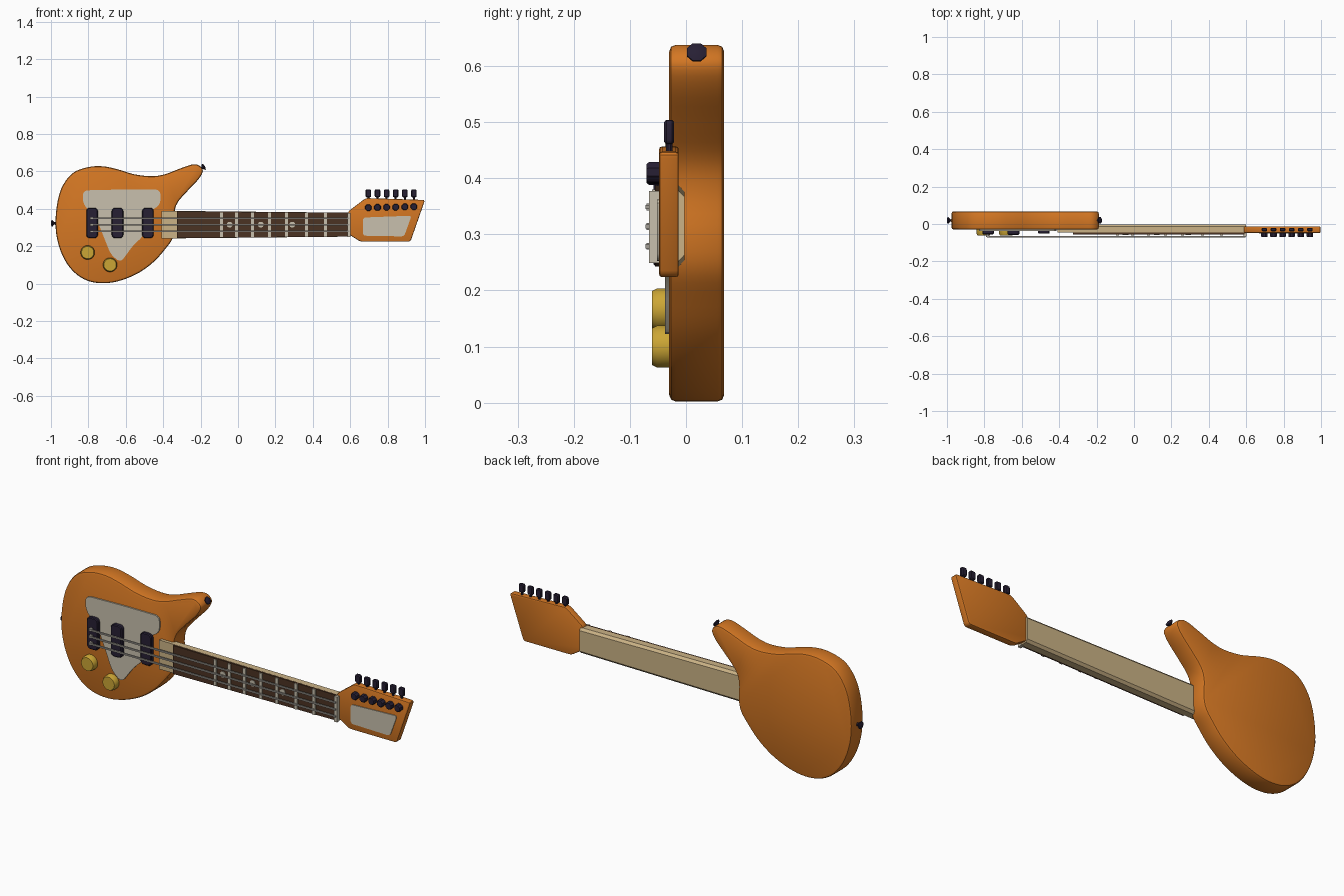
import bpy, bmesh, math
from mathutils import Vector

cube = bpy.data.objects.get("Cube")
if cube:
    bpy.data.objects.remove(cube, do_unlink=True)


def material(name, rgb):
    m = bpy.data.materials.new(name)
    m.use_nodes = True
    m.diffuse_color = (*rgb, 1)
    m.node_tree.nodes["Principled BSDF"].inputs["Base Color"].default_value = (*rgb, 1)
    return m


ORANGE = material("orange lacquer", (0.66, 0.185, 0.017))
PLATE = material("pale grey plastic", (0.58, 0.53, 0.42))
MAPLE = material("pale wood", (0.60, 0.45, 0.24))
ROSEWOOD = material("dark brown wood", (0.07, 0.032, 0.016))
BLACK = material("purple black", (0.02, 0.014, 0.034))
GOLD = material("gold", (0.60, 0.38, 0.035))
STEEL = material("string steel", (0.36, 0.34, 0.30))


def finish(bm, name, mat):
    bmesh.ops.recalc_face_normals(bm, faces=bm.faces)
    me = bpy.data.meshes.new(name)
    bm.to_mesh(me)
    bm.free()
    me.materials.append(mat)
    ob = bpy.data.objects.new(name, me)
    bpy.context.collection.objects.link(ob)
    bpy.ops.object.select_all(action='DESELECT')
    ob.select_set(True)
    bpy.context.view_layer.objects.active = ob
    bpy.ops.object.shade_smooth_by_angle(angle=math.radians(30))
    return ob


def prism(name, pts, front, back, mat, corner=0, bevel=0, segments=2):
    """Outline in x and z, extruded from front to back along y."""
    bm = bmesh.new()
    bm.faces.new([bm.verts.new((x, front, z)) for x, z in pts])
    if corner:
        bmesh.ops.bevel(bm, geom=bm.verts[:], offset=corner, segments=3,
                        profile=0.5, affect='VERTICES', clamp_overlap=True)
    ext = bmesh.ops.extrude_face_region(bm, geom=bm.faces[:], use_keep_orig=True)
    moved = [g for g in ext["geom"] if isinstance(g, bmesh.types.BMVert)]
    bmesh.ops.translate(bm, verts=moved, vec=(0, back - front, 0))
    bmesh.ops.recalc_face_normals(bm, faces=bm.faces)
    if bevel:
        rim = [e for e in bm.edges if abs(e.verts[0].co.y - e.verts[1].co.y) < 1e-6]
        bmesh.ops.bevel(bm, geom=rim, offset=bevel, segments=segments,
                        profile=0.5, affect='EDGES', clamp_overlap=False)
    return finish(bm, name, mat)


def rect(x0, x1, z0, z1):
    return [(x0, z0), (x1, z0), (x1, z1), (x0, z1)]


def lathe(name, profile, origin, axis, mat, sides=24):
    """Radius and height pairs spun around an axis."""
    bm = bmesh.new()
    turn = Vector(axis).to_track_quat('Z', 'Y')
    rings = []
    for r, h in profile:
        angles = [2 * math.pi * (i + 0.5) / sides for i in range(sides)]
        rings.append([bm.verts.new(Vector(origin) + turn @ Vector(
            (r * math.cos(a), r * math.sin(a), h))) for a in angles])
    for a, b in zip(rings, rings[1:]):
        for i in range(sides):
            j = (i + 1) % sides
            bm.faces.new((a[i], a[j], b[j], b[i]))
    bm.faces.new(rings[0])
    bm.faces.new(rings[-1])
    return finish(bm, name, mat)


def smooth_loop(pts, steps=4):
    """Closed curve passing through every point."""
    out, n = [], len(pts)
    for i in range(n):
        a, b, c, d = (Vector(pts[(i + k) % n]) for k in (-1, 0, 1, 2))
        for s in range(steps):
            t = s / steps
            out.append(tuple(0.5 * (2 * b + (c - a) * t + (2 * a - 5 * b + 4 * c - d) * t ** 2
                                    + (3 * b - a - 3 * c + d) * t ** 3)))
    return out


# Body with a single upper horn
body = [(-0.243, 0.637), (-0.206, 0.63), (-0.188, 0.602), (-0.211, 0.558), (-0.27, 0.495),
        (-0.323, 0.433), (-0.34, 0.375), (-0.338, 0.30), (-0.35, 0.24), (-0.387, 0.187),
        (-0.446, 0.12), (-0.526, 0.06), (-0.622, 0.018), (-0.713, 0.002), (-0.804, 0.015),
        (-0.882, 0.066), (-0.94, 0.153), (-0.972, 0.267), (-0.972, 0.39), (-0.945, 0.507),
        (-0.886, 0.589), (-0.804, 0.622), (-0.724, 0.627), (-0.644, 0.611), (-0.553, 0.584),
        (-0.462, 0.574), (-0.393, 0.584), (-0.3125, 0.614)]
prism("body", smooth_loop(body), -0.03, 0.068, ORANGE, bevel=0.012)

# Pickguard
guard = [(-0.83, 0.498), (-0.62, 0.503), (-0.415, 0.503), (-0.415, 0.42), (-0.475, 0.385),
         (-0.505, 0.255), (-0.56, 0.205), (-0.628, 0.112), (-0.68, 0.155), (-0.75, 0.33),
         (-0.83, 0.43)]
prism("pickguard", guard, -0.037, -0.029, PLATE, corner=0.025)

# Bridge and pickups
for name, x, front in (("bridge", -0.78, -0.055), ("middle_pickup", -0.644, -0.058),
                       ("neck_pickup", -0.482, -0.052)):
    prism(name, rect(x - 0.031, x + 0.031, 0.243, 0.405), front, -0.03, BLACK,
          corner=0.018, bevel=0.004, segments=1)

# Control knobs
for i, (x, z) in enumerate(((-0.804, 0.166), (-0.684, 0.1))):
    lathe(f"knob_{i + 1}", [(0.038, 0), (0.038, 0.022), (0.033, 0.032)],
          (x, -0.029, z), (0, -1, 0), GOLD)

# Strap buttons
button = [(0.014, -0.006), (0.006, 0.008), (0.019, 0.018), (0.019, 0.022), (0.01, 0.026)]
lathe("horn_strap_button", button, (-0.2, 0.019, 0.614), (0.83, 0, 0.5), BLACK, 8)
lathe("end_strap_button", button, (-0.974, 0.019, 0.322), (-1, 0, 0), BLACK, 8)

# Neck: tapered beam with chamfered back edges
bm = bmesh.new()
ends = []
for x, half in ((-0.41, 0.074), (0.6, 0.064)):
    section = [(-0.046, half), (-0.014, half), (-0.003, half - 0.012)]
    section += [(y, -h) for y, h in reversed(section)]
    ends.append([bm.verts.new((x, y, 0.315 + h)) for y, h in section])
    bm.faces.new(ends[-1])
for i in range(len(ends[0])):
    j = (i + 1) % len(ends[0])
    bm.faces.new((ends[0][i], ends[0][j], ends[1][j], ends[1][i]))
finish(bm, "neck", MAPLE)

# Fretboard, nut, frets and inlays
prism("fretboard", [(-0.325, 0.243), (0.59, 0.251), (0.59, 0.379), (-0.325, 0.387)],
      -0.055, -0.045, ROSEWOOD)
prism("nut", rect(0.585, 0.602, 0.249, 0.377), -0.066, -0.045, PLATE)
for i, x in enumerate((-0.088, -0.008, 0.077, 0.168, 0.259, 0.366, 0.467)):
    prism(f"fret_{i + 1}", rect(x - 0.008, x + 0.008, 0.25, 0.38), -0.061, -0.054, PLATE)
for i, x in enumerate((-0.045, 0.122, 0.29)):
    lathe(f"inlay_{i + 1}", [(0.016, 0), (0.016, 0.004)], (x, -0.054, 0.315), (0, -1, 0), PLATE, 12)

# Strings
for i, z in enumerate((0.279, 0.314, 0.349)):
    prism(f"string_{i + 1}", rect(-0.785, 0.597, z - 0.0038, z + 0.0038), -0.072, -0.064, STEEL)
    prism(f"saddle_{i + 1}", rect(-0.79, -0.775, z - 0.006, z + 0.006), -0.07, -0.054, STEEL)

# Headstock and its face plate
head = [(0.588, 0.385), (0.683, 0.457), (1.0, 0.447), (0.922, 0.224), (0.655, 0.224),
        (0.588, 0.266)]
prism("headstock", head, -0.048, -0.013, ORANGE, corner=0.012, bevel=0.005)
prism("headstock_plate", [(0.668, 0.353), (0.928, 0.363), (0.888, 0.252), (0.668, 0.256)],
      -0.052, -0.047, PLATE, corner=0.014)

# Tuning posts and keys
for i in range(6):
    x = 0.697 + 0.0487 * i
    lathe(f"tuning_post_{i + 1}", [(0.019, 0), (0.019, 0.019), (0.016, 0.023)],
          (x, -0.047, 0.406 + 0.001 * i), (0, -1, 0), BLACK, 8)
    prism(f"tuning_key_{i + 1}", rect(x - 0.015, x + 0.015, 0.461, 0.504), -0.039, -0.021,
          BLACK, corner=0.008, bevel=0.004, segments=1)
    lathe(f"key_shaft_{i + 1}", [(0.006, 0), (0.006, 0.03)], (x, -0.03, 0.44), (0, 0, 1), BLACK, 8)
